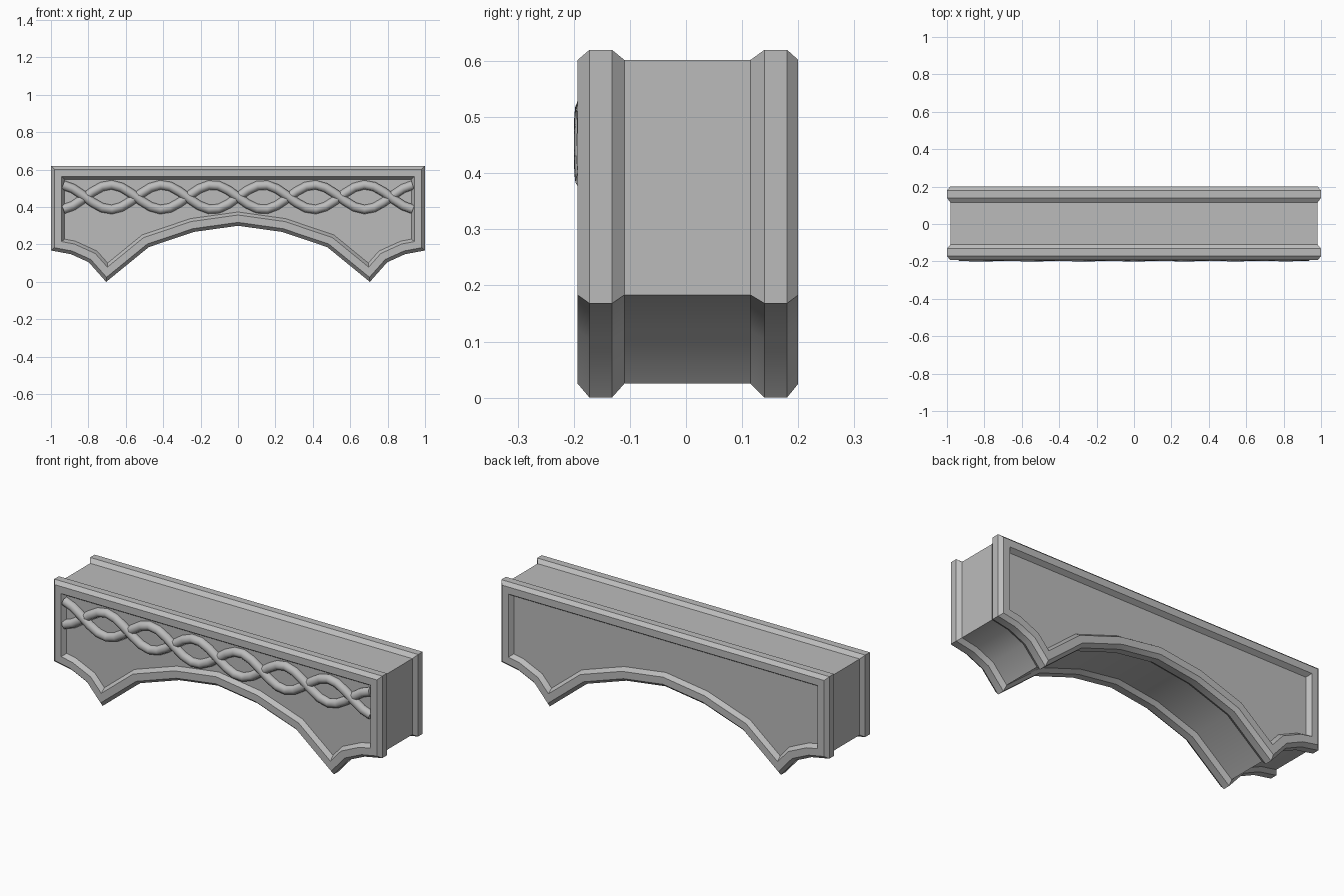
import bpy
import math
from mathutils import Vector

cube = bpy.data.objects.get("Cube")
if cube:
    bpy.data.objects.remove(cube, do_unlink=True)

stone = bpy.data.materials.new("grey_stone")
stone.use_nodes = True
colour = (0.5, 0.5, 0.5, 1)
stone.diffuse_color = colour
stone.node_tree.nodes["Principled BSDF"].inputs["Base Color"].default_value = colour


def finish(obj, angle):
    bpy.ops.object.select_all(action='DESELECT')
    obj.select_set(True)
    bpy.context.view_layer.objects.active = obj
    if obj.type == 'CURVE':
        bpy.ops.object.convert(target='MESH')
    bpy.ops.object.shade_smooth_by_angle(angle=math.radians(angle))


def inset(points, distance):
    """Mitred inward offset of a counter-clockwise outline."""
    result = []
    for i, p in enumerate(points):
        a = (p - points[i - 1]).normalized()
        b = (points[(i + 1) % len(points)] - p).normalized()
        na, nb = Vector((-a.y, a.x)), Vector((-b.y, b.x))
        result.append(p + (na + nb) * distance / (1 + na.dot(nb)))
    return result


# Arch outline: right half from the crown to the top corner, then mirrored
half = [(0, 0.3), (0.237, 0.267), (0.477, 0.186), (0.705, 0.0),
        (0.798, 0.105), (0.893, 0.148), (1, 0.168), (1, 0.62)]
outline = [Vector(p) for p in half]
outline += [Vector((-x, z)) for x, z in reversed(half[1:])]

# Depth profile: (inset, y) from the front panel over both rims to the back panel
profile = [(0.073, -0.168), (0.057, -0.193), (0.018, -0.193), (0, -0.172),
           (0, -0.132), (0.018, -0.11), (0.018, 0.115), (0, 0.14),
           (0, 0.18), (0.018, 0.2), (0.057, 0.2), (0.073, 0.175)]
verts, faces = [], []
n = len(outline)
for d, y in profile:
    verts += [(p.x, y, p.y) for p in inset(outline, d)]
for r in range(len(profile) - 1):
    for i in range(n):
        j = (i + 1) % n
        faces.append((r * n + i, (r + 1) * n + i, (r + 1) * n + j, r * n + j))
faces.append(tuple(range(n)))
faces.append(tuple(reversed(range(len(verts) - n, len(verts)))))
mesh = bpy.data.meshes.new("arch_block")
mesh.from_pydata(verts, [], faces)
mesh.materials.append(stone)
block = bpy.data.objects.new("arch_block", mesh)
bpy.context.collection.objects.link(block)
finish(block, 26)

# Braided relief: two woven strands crossing along the front panel
SPACING, END, STEPS = 0.272, 0.935, 36
for side, label in ((1, "upper"), (-1, "lower")):
    curve = bpy.data.curves.new(label + "_braid_strand", 'CURVE')
    curve.dimensions = '3D'
    curve.bevel_depth = 0.025
    curve.bevel_resolution = 2
    curve.use_fill_caps = True
    curve.materials.append(stone)
    spline = curve.splines.new('POLY')
    spline.points.add(STEPS)
    for k, point in enumerate(spline.points):
        x = END * (2 * k / STEPS - 1)
        phase = math.pi * x / SPACING
        point.co = (x, -0.172 + side * 0.003 * math.cos(phase),
                    0.453 + side * 0.066 * math.sin(phase), 1)
    strand = bpy.data.objects.new(label + "_braid_strand", curve)
    bpy.context.collection.objects.link(strand)
    finish(strand, 50)
